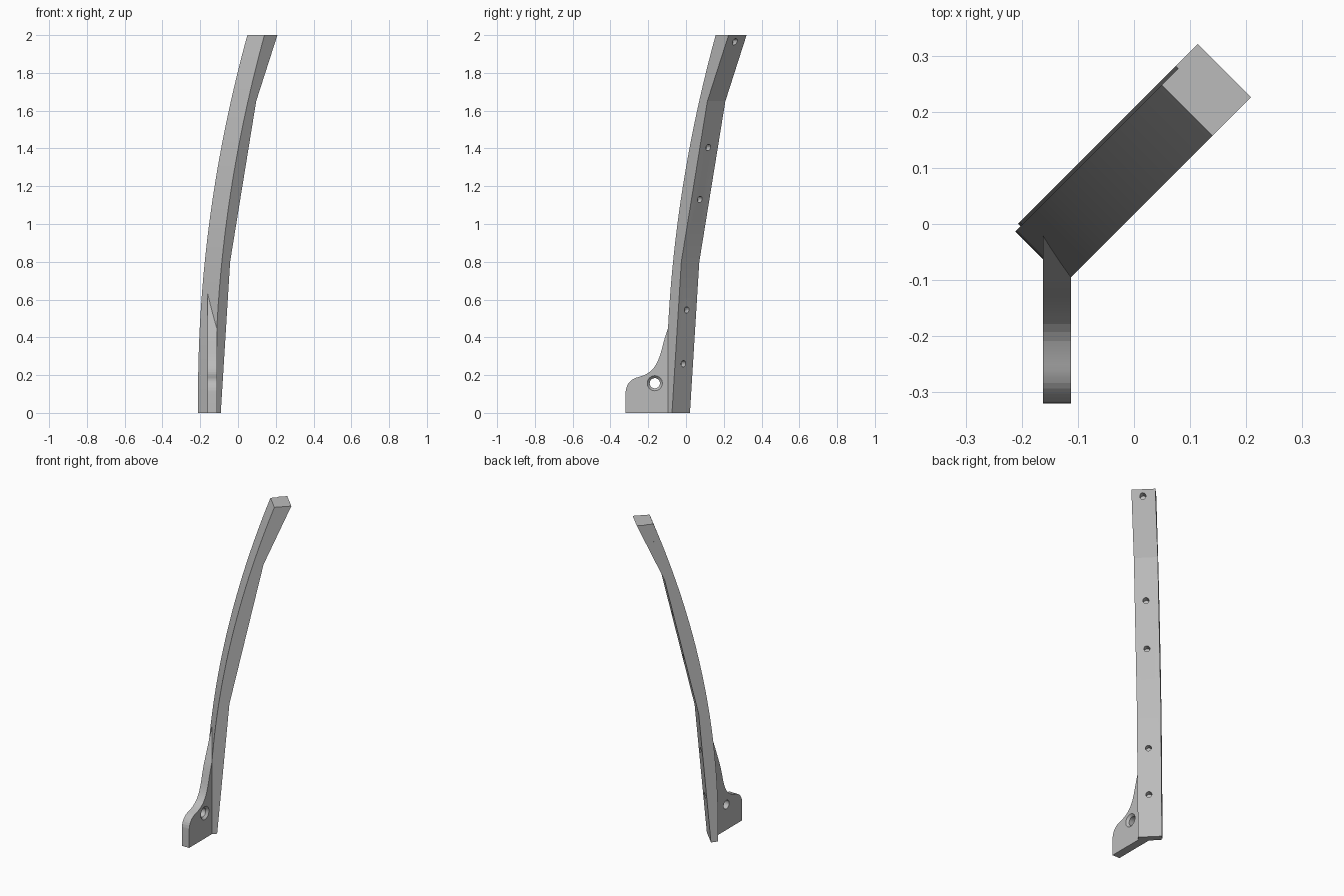
import bpy, bmesh, math
from mathutils import Vector, Matrix
from mathutils.geometry import interpolate_bezier

if "Cube" in bpy.data.objects:
    bpy.data.objects.remove(bpy.data.objects["Cube"], do_unlink=True)

R2 = math.sqrt(2)
V_IN, V_STEP, V_OUT = -0.012, -0.14, -0.1465

grey = bpy.data.materials.new("plain_grey")
grey.use_nodes = True
colour = (0.5, 0.5, 0.5, 1)
grey.diffuse_color = colour
grey.node_tree.nodes["Principled BSDF"].inputs["Base Color"].default_value = colour


def finish(bm, name):
    bmesh.ops.recalc_face_normals(bm, faces=bm.faces)
    mesh = bpy.data.meshes.new(name)
    bm.to_mesh(mesh)
    bm.free()
    mesh.materials.append(grey)
    ob = bpy.data.objects.new(name, mesh)
    bpy.context.collection.objects.link(ob)
    return ob


def diagonal(a, z, d):
    """Beam frame: a runs along the lean, d across the width."""
    return Vector(((a + d) / R2, (a - d) / R2, z))


def fore_aft(a, z, d):
    return Vector((d, a, z))


def prism(name, profile, d0, d1, place):
    bm = bmesh.new()
    caps = [[bm.verts.new(place(a, z, d)) for a, z in profile] for d in (d0, d1)]
    bm.faces.new(caps[0])
    bm.faces.new(caps[1][::-1])
    n = len(profile)
    for i in range(n):
        j = (i + 1) % n
        bm.faces.new((caps[0][i], caps[0][j], caps[1][j], caps[1][i]))
    return finish(bm, name)


def rod(name, centre, axis, r0, r1, depth):
    bm = bmesh.new()
    turn = Vector(axis).to_track_quat('Z', 'Y').to_matrix().to_4x4()
    bmesh.ops.create_cone(bm, cap_ends=True, segments=32, radius1=r0, radius2=r1,
                          depth=depth, matrix=Matrix.Translation(centre) @ turn)
    return finish(bm, name)


def combine(ob, other, operation):
    other.hide_render = True
    mod = ob.modifiers.new("combine", 'BOOLEAN')
    mod.operation, mod.solver, mod.object = operation, 'EXACT', other
    bpy.context.view_layer.objects.active = ob
    bpy.ops.object.modifier_apply(modifier=mod.name)
    bpy.data.objects.remove(other, do_unlink=True)


def front(z):
    return -0.159 + 0.369 * (max(z - 0.1, 0) / 1.9) ** 2


# Leaning beam: curved front, faceted back
back = [(-0.117, 0), (-0.047, 0.8), (0.148, 1.65), (0.307, 2)]
heights = [0] + [0.1 + 1.9 * i / 32 for i in range(33)]
curve = [(front(z), z) for z in heights]
beam = prism("curved_beam", curve + back[::-1], V_IN, V_OUT, diagonal)

# Shallow step along the outer front corner
step = [(front(z) + 0.013 + 0.0145 * z, z) for z in [-0.05] + heights[1:] + [2.05]]
step_cutter = prism("step_cutter", step + [(-0.4, 2.05), (-0.4, -0.05)],
                    V_STEP, -0.2, diagonal)
combine(beam, step_cutter, 'DIFFERENCE')

# Side fin with a swept upper edge
toe = interpolate_bezier(*map(Vector, ((-0.32, 0.1), (-0.32, 0.16), (-0.285, 0.182), (-0.25, 0.19))), 10)
sweep = interpolate_bezier(*map(Vector, ((-0.25, 0.19), (-0.13, 0.22), (-0.14, 0.33), (-0.098, 0.44))), 16)
edge = [(p.x, p.y) for p in toe + sweep[1:]]
fin = prism("mounting_fin", [(-0.32, 0)] + edge + [(-0.02, 0.64), (-0.01, 0.64), (-0.057, 0)],
            -0.162, -0.112, fore_aft)

# Countersunk bolt hole through the fin
combine(fin, rod("bolt_cutter", (-0.137, -0.165, 0.157), (1, 0, 0), 0.027, 0.027, 0.2), 'DIFFERENCE')
combine(fin, rod("sink_cutter", (-0.117, -0.165, 0.157), (1, 0, 0), 0.023, 0.047, 0.024), 'DIFFERENCE')
combine(beam, fin, 'UNION')

# Blind screw holes in the back of the beam
for z in (0.26, 0.545, 1.13, 1.405, 1.965):
    for (a0, z0), (a1, z1) in zip(back, back[1:]):
        if z0 <= z <= z1:
            a = a0 + (a1 - a0) * (z - z0) / (z1 - z0)
    cutter = rod("screw_cutter", diagonal(a, z, -0.075), (1, 1, 0), 0.017, 0.017, 0.06)
    combine(beam, cutter, 'DIFFERENCE')

bpy.ops.object.select_all(action='DESELECT')
beam.select_set(True)
bpy.context.view_layer.objects.active = beam
bpy.ops.object.shade_smooth_by_angle(angle=math.radians(8))
